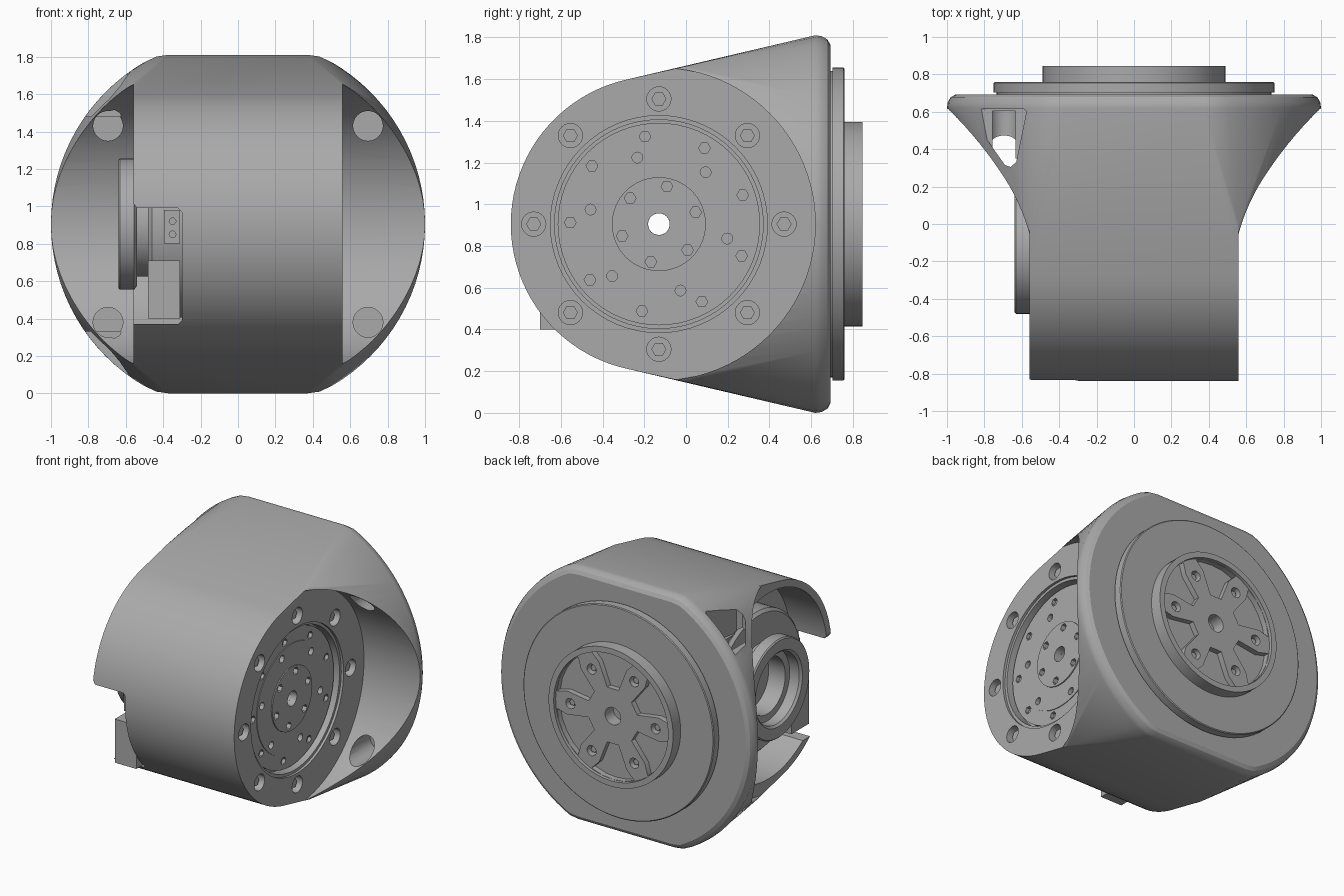
import bpy, bmesh
from math import sin, cos, pi, radians, sqrt

if "Cube" in bpy.data.objects:
    bpy.data.objects.remove(bpy.data.objects["Cube"])

GRAY = (0.40, 0.40, 0.40, 1)
metal = bpy.data.materials.new("satin_gray")
metal.use_nodes = True
metal.diffuse_color = GRAY
metal.node_tree.nodes["Principled BSDF"].inputs["Base Color"].default_value = GRAY

JOINT = (-0.13, 0.905)    # y, z of the sideways axis
REAR = (0.0, 0.905)       # x, z of the rear axis
FACE = 0.558              # half width of the body


def place(axis, u, v, t):
    return {"x": (t, u, v), "y": (u, t, v), "z": (u, v, t)}[axis]


def finish(name, bm):
    bmesh.ops.recalc_face_normals(bm, faces=bm.faces)
    mesh = bpy.data.meshes.new(name)
    bm.to_mesh(mesh)
    bm.free()
    mesh.materials.append(metal)
    ob = bpy.data.objects.new(name, mesh)
    bpy.context.collection.objects.link(ob)
    return ob


def add_prism(bm, axis, pts, a, b):
    low = [bm.verts.new(place(axis, u, v, a)) for u, v in pts]
    high = [bm.verts.new(place(axis, u, v, b)) for u, v in pts]
    bm.faces.new(low)
    bm.faces.new(high)
    for i in range(len(pts)):
        j = (i + 1) % len(pts)
        bm.faces.new((low[i], low[j], high[j], high[i]))


def ring_points(centre, r, n, start=0.0):
    return [(centre[0] + r * cos(radians(start) + 2 * pi * i / n),
             centre[1] + r * sin(radians(start) + 2 * pi * i / n)) for i in range(n)]


def prisms(name, axis, outlines, a, b):
    bm = bmesh.new()
    for pts in outlines:
        add_prism(bm, axis, pts, a, b)
    return finish(name, bm)


def disc(name, axis, centre, r, a, b, n=64):
    return prisms(name, axis, [ring_points(centre, r, n)], a, b)


def lathe(name, axis, centre, profile, n=64):
    """Spin a closed (radius, position) profile around an axis."""
    bm = bmesh.new()
    loops = [[bm.verts.new(place(axis, u, v, t)) for u, v in ring_points(centre, r, n)]
             for r, t in profile]
    for k, loop in enumerate(loops):
        nxt = loops[(k + 1) % len(loops)]
        for i in range(n):
            j = (i + 1) % n
            bm.faces.new((loop[i], loop[j], nxt[j], nxt[i]))
    return finish(name, bm)


def box(name, x, y, z):
    return prisms(name, "z", [[(x[0], y[0]), (x[1], y[0]), (x[1], y[1]), (x[0], y[1])]], *z)


def carve(ob, cutters):
    for c in cutters:
        m = ob.modifiers.new("cut", "BOOLEAN")
        m.operation, m.solver, m.object = "DIFFERENCE", "EXACT", c
    bpy.context.view_layer.update()
    graph = bpy.context.evaluated_depsgraph_get()
    mesh = bpy.data.meshes.new_from_object(ob.evaluated_get(graph))
    ob.modifiers.clear()
    ob.data = mesh
    for c in cutters:
        bpy.data.objects.remove(c)


# Housing: hull of a round-nosed body and a clipped round rear flange
bm = bmesh.new()
NOSE = 0.71
for x in (-0.56, 0.56):
    for i in range(41):
        a = radians(102.5 + 155 * i / 40)
        bm.verts.new((x, JOINT[0] + NOSE * cos(a), JOINT[1] + NOSE * sin(a)))
    for s in (-1, 1):
        bm.verts.new((x, 0, JOINT[1] + s * 0.757))
for inset, y in ((0, 0.62), (0.004, 0.65), (0.02, 0.678), (0.045, 0.692)):
    r, top = 1 - inset, 0.905 - inset
    for u, v in ring_points(REAR, r, 96):
        if abs(v - REAR[1]) < top - 0.03:
            bm.verts.new((u, y, v))
    for sx in (-1, 1):
        for sz in (-1, 1):
            bm.verts.new((sx * 0.37, y, REAR[1] + sz * top))
            bm.verts.new((sx * 0.435, y, REAR[1] + sz * (top - 0.009)))
hull = bmesh.ops.convex_hull(bm, input=bm.verts)
junk = [v for v in hull["geom_interior"] + hull["geom_unused"] if isinstance(v, bmesh.types.BMVert)]
bmesh.ops.delete(bm, geom=list(set(junk)), context="VERTS")
bmesh.ops.dissolve_limit(bm, angle_limit=0.01, verts=bm.verts, edges=bm.edges)
housing = finish("housing", bm)

bolt_centres = ring_points(JOINT, 0.6, 8)
cuts = [disc("cut", "x", JOINT, 0.75, s * FACE, s * 1.3, 96) for s in (-1, 1)]
cuts += [disc("cut", "x", JOINT, 0.66, -0.8, -0.27),        # hollow motor bay
         disc("cut", "x", JOINT, 0.52, 0.54, 0.7),          # stepped output recess
         disc("cut", "x", JOINT, 0.50, 0.47, 0.7),
         disc("cut", "x", JOINT, 0.052, -0.8, 0.8, 24),     # through bore
         prisms("cut", "x", [ring_points(c, 0.058, 24) for c in bolt_centres], 0.49, 0.7)]
# Cable notch with softened inner corners
cuts.append(prisms("cut", "y", [[(-0.8, 0.37), (-0.32, 0.37), (-0.30, 0.39),
                                 (-0.30, 0.97), (-0.32, 0.99), (-0.54, 0.99),
                                 (-0.57, 1.03), (-0.8, 1.03)]], -1.0, -0.48))
# Flange bolt holes, and triangular access pockets on one side
cuts.append(prisms("cut", "y", [ring_points((sx * 0.695, 0.905 + sz * 0.525), 0.08, 24)
                                for sx in (-1, 1) for sz in (-1, 1)], 0.1, 0.605))
triangle = [(-0.89, 0.60), (-0.87, 0.615), (-0.59, 0.615), (-0.575, 0.60),
            (-0.63, 0.33), (-0.66, 0.305), (-0.69, 0.315)]
cuts += [prisms("cut", "z", [triangle], 0.905 + s * 0.575, 0.905 + s * 1.1) for s in (-1, 1)]
carve(housing, cuts)

# Bolts at the bottom of the face holes
prisms("face_bolts", "x", [ring_points(c, 0.036, 6) for c in bolt_centres], 0.48, 0.53)

# Output disc with three rings of sockets
output_disc = lathe("output_disc", "x", JOINT, [
    (0.052, 0.46), (0.485, 0.46), (0.485, 0.505), (0.385, 0.505), (0.385, 0.51),
    (0.225, 0.51), (0.225, 0.518), (0.052, 0.518)])
sockets = [ring_points(c, 0.028, 6) for c in ring_points(JOINT, 0.425, 9, 19)]
sockets += [ring_points(c, 0.026, 12) for c in ring_points(JOINT, 0.335, 6, 48)]
sockets += [ring_points(c, 0.028, 6) for c in ring_points(JOINT, 0.185, 6, 18)]
carve(output_disc, [prisms("cut", "x", sockets, 0.48, 0.6)])

# Motor and bearing ring in the open bay
lathe("motor_body", "x", JOINT, [
    (0.052, -0.25), (0.5, -0.25), (0.5, -0.46), (0.48, -0.48), (0.28, -0.48), (0.28, -0.55),
    (0.2, -0.55), (0.2, -0.42), (0.052, -0.42)])
lathe("bearing_ring", "x", JOINT, [
    (0.25, -0.54), (0.33, -0.54), (0.35, -0.555), (0.35, -0.632), (0.342, -0.64),
    (0.265, -0.64), (0.25, -0.625)])

# Cable connector and driver box behind the notch
connector = box("connector", (-0.395, -0.31), (-0.72, -0.55), (0.80, 0.98))
carve(connector, [prisms("cut", "y", [ring_points((-0.35, z), 0.018, 12) for z in (0.85, 0.92)],
                         -0.8, -0.68)])
box("driver_box", (-0.48, -0.31), (-0.70, -0.50), (0.40, 0.71))

# Rear mounting ring, stepped
lathe("mounting_ring", "y", REAR, [
    (0.40, 0.66), (0.735, 0.66), (0.735, 0.702), (0.75, 0.702), (0.75, 0.755), (0.744, 0.76),
    (0.40, 0.76)], 96)

# Rear output flange: raised rim, spoked star with wedge pockets, bolt sockets
rear_flange = disc("rear_flange", "y", REAR, 0.49, 0.70, 0.845, 96)
wedges = []
for k in range(6):
    mid = 30 + 60 * k
    wedges.append([(REAR[0] + r * cos(radians(mid + d)), REAR[1] + r * sin(radians(mid + d)))
                   for r, d in ((0.20, -13), (0.37, -17), (0.445, -22), (0.449, -11), (0.449, 0),
                                (0.449, 11), (0.445, 22), (0.37, 17), (0.20, 13))])
carve(rear_flange, [
    disc("cut", "y", REAR, 0.45, 0.822, 0.9, 96),
    prisms("cut", "y", wedges, 0.782, 0.88),
    disc("cut", "y", REAR, 0.062, 0.73, 0.9, 24),
    prisms("cut", "y", [ring_points(c, 0.036, 20) for c in ring_points(REAR, 0.335, 6)], 0.77, 0.9)])
prisms("rear_bolts", "y", [ring_points(c, 0.022, 6) for c in ring_points(REAR, 0.335, 6)], 0.76, 0.80)

# Smooth curved surfaces, crisp edges
bpy.ops.object.select_all(action="DESELECT")
for ob in bpy.context.collection.objects:
    if ob.type == "MESH" and metal.name in ob.data.materials:
        ob.select_set(True)
        bpy.context.view_layer.objects.active = ob
bpy.ops.object.shade_smooth_by_angle(angle=radians(28))
